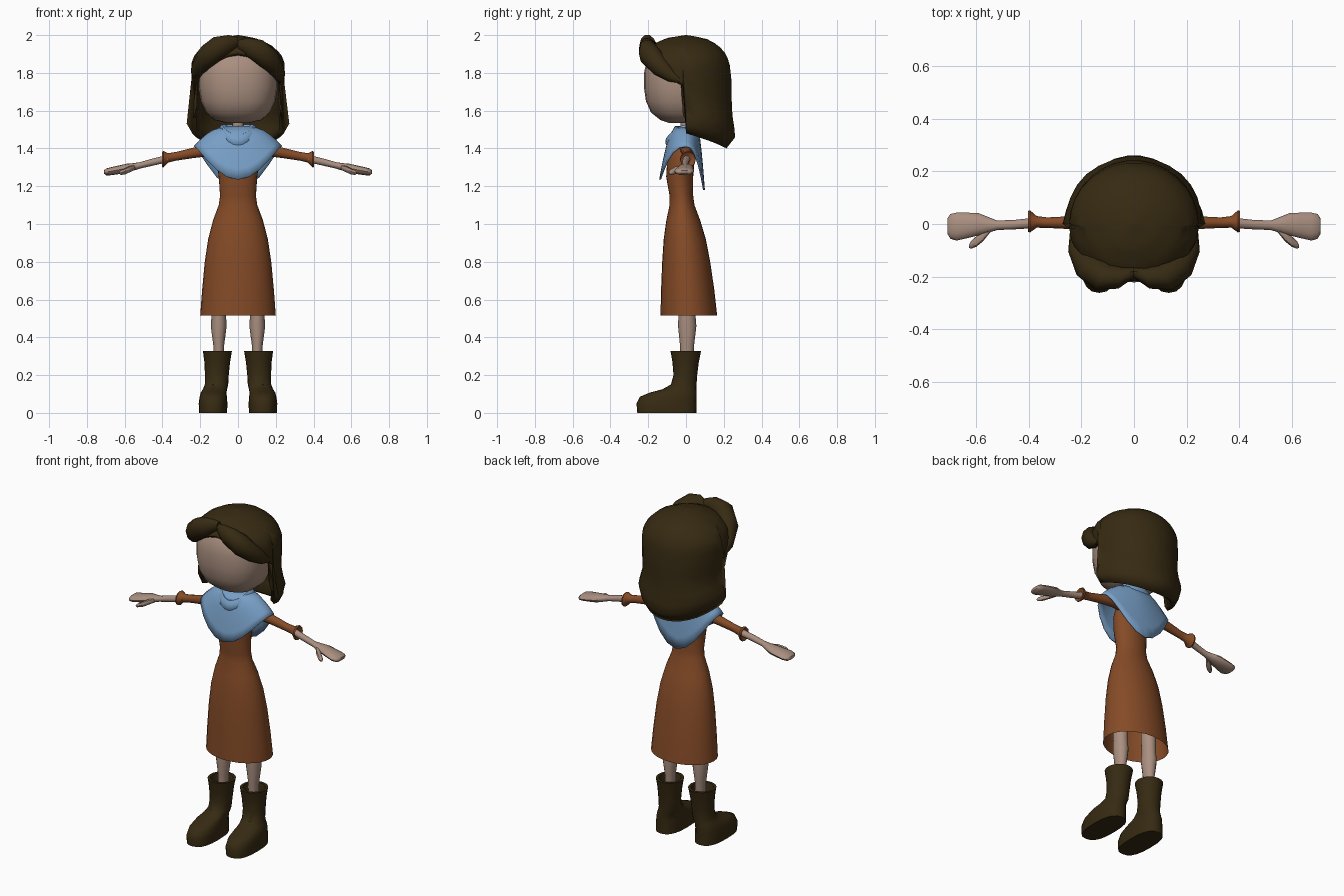
import bpy, bmesh, math
from mathutils import Vector

if "Cube" in bpy.data.objects:
    bpy.data.objects.remove(bpy.data.objects["Cube"])


def material(name, rgb):
    m = bpy.data.materials.new(name)
    m.diffuse_color = (*rgb, 1)
    m.use_nodes = True
    m.node_tree.nodes["Principled BSDF"].inputs["Base Color"].default_value = m.diffuse_color
    return m


DARK = material("dark_brown", (0.037, 0.023, 0.006))
SKIN = material("skin", (0.40, 0.275, 0.215))
RUST = material("rust_cloth", (0.235, 0.070, 0.020))
BLUE = material("blue_cloth", (0.185, 0.345, 0.565))


def interp(table, k):
    """Linear lookup; rows start with the key in ascending order."""
    if k <= table[0][0]:
        return table[0][1:]
    for a, b in zip(table, table[1:]):
        if k <= b[0]:
            t = (k - a[0]) / (b[0] - a[0])
            return [p + (q - p) * t for p, q in zip(a[1:], b[1:])]
    return table[-1][1:]


def ellipse(c, u, v, n=20, p=2.0):
    """Ring of points; p above 2 makes it boxier."""
    c, u, v = Vector(c), Vector(u), Vector(v)
    ring = []
    for i in range(n):
        a = 2 * math.pi * i / n
        co, si = math.cos(a), math.sin(a)
        ring.append(c + u * math.copysign(abs(co) ** (2 / p), co)
                    + v * math.copysign(abs(si) ** (2 / p), si))
    return ring


def loft(name, rings, mat, start=True, end=True, loop=False, mirror=False, thick=0, offset=0, angle=45):
    """Skin a list of closed rings into one smooth object."""
    bm = bmesh.new()
    vs = [[bm.verts.new(p) for p in r] for r in rings]
    n = len(vs[0])
    pairs = list(zip(vs, vs[1:])) + ([(vs[-1], vs[0])] if loop else [])
    for a, b in pairs:
        for i in range(n):
            j = (i + 1) % n
            bm.faces.new((a[i], a[j], b[j], b[i]))
    if start and not loop:
        bm.faces.new(vs[0])
    if end and not loop:
        bm.faces.new(vs[-1])
    bmesh.ops.recalc_face_normals(bm, faces=bm.faces)
    me = bpy.data.meshes.new(name)
    bm.to_mesh(me)
    bm.free()
    me.materials.append(mat)
    ob = bpy.data.objects.new(name, me)
    bpy.context.collection.objects.link(ob)
    bpy.ops.object.select_all(action='DESELECT')
    ob.select_set(True)
    bpy.context.view_layer.objects.active = ob
    bpy.ops.object.shade_smooth_by_angle(angle=math.radians(angle))
    if thick:
        m = ob.modifiers.new("thickness", 'SOLIDIFY')
        m.thickness, m.offset = thick, offset
    if mirror:
        ob.modifiers.new("mirror", 'MIRROR')
    return ob


def upright(rows, cx=0, n=24, p=2.0):
    """Horizontal rings from rows of (z, half width, front y, back y)."""
    return [ellipse((cx, (f + b) / 2, z), (w, 0, 0), (0, (b - f) / 2, 0), n, p) for z, w, f, b in rows]


def sideways(rows, n=12):
    """Rings along x from rows of (x, y, z, half depth, half height)."""
    return [ellipse((x, y, z), (0, w, 0), (0, 0, h), n) for x, y, z, w, h in rows]


# Head and neck
loft("head", upright([
    (1.535, .06, -.09, .06), (1.55, .125, -.135, .09), (1.59, .17, -.185, .13),
    (1.65, .197, -.212, .15), (1.72, .209, -.222, .16), (1.80, .21, -.222, .16),
    (1.88, .195, -.205, .16), (1.94, .14, -.15, .12)], p=2.3), SKIN, angle=60)
loft("neck", upright([(1.40, .04, -.035, .035), (1.48, .028, -.028, .03), (1.57, .03, -.03, .03)], n=12), SKIN)

# Hair shell: columns run from the crown to a hemline that depends on direction
SHAPE = [(1.40, .20, .23, .215), (1.46, .23, .23, .262), (1.53, .272, .23, .255),
         (1.58, .255, .23, .246), (1.65, .237, .23, .243), (1.75, .245, .232, .243),
         (1.85, .247, .235, .232), (1.90, .228, .225, .213), (1.95, .172, .18, .168),
         (1.985, .09, .10, .10), (2.0, .004, .004, .004)]
HAIRLINE = [(0, 1.72), (.3, 1.76), (.6, 1.82), (.85, 1.85), (1, 1.91)]
angles = [i * 12 for i in range(16)] + [184] + [195 + i * 15 for i in range(11)] + [356]
ROWS = 16
hair = []
for j in range(ROWS + 1):
    ring = []
    for deg in angles:
        a = math.radians(deg)
        s = math.sin(a)
        low = 1.48 - .08 * s if s > -1e-6 else interp(HAIRLINE, -s)[0]
        z = 2 - (2 - low) * (j / ROWS) ** 1.6
        w, f, b = interp(SHAPE, z)
        ring.append((w * math.cos(a), s * (b if s > 0 else f), z))
    hair.append(ring)
loft("hair", hair, DARK, end=False, thick=.03, offset=-1)

# Swept fringe locks, the one on -x a little taller
LOCK = [(.0, -.185, 1.95, .02), (.05, -.205, 1.935, .042), (.12, -.20, 1.905, .058),
        (.175, -.155, 1.86, .058), (.215, -.09, 1.80, .038), (.232, -.03, 1.76, .012)]
for side, lift in ((1, 0), (-1, .015)):
    rings = []
    for x, y, z, r in LOCK:
        out = Vector((side * x, y, 0)).normalized()
        rings.append(ellipse((side * x, y, z + lift), out * r, (0, 0, r * 1.25), 10))
    loft("fringe_lock", rings, DARK)

# Dress, open at the hem
loft("dress", upright([
    (.515, .20, -.135, .165), (.65, .19, -.132, .15), (.80, .176, -.126, .128),
    (.92, .158, -.118, .105), (1.02, .132, -.104, .075), (1.10, .102, -.087, .045),
    (1.15, .095, -.087, .038), (1.25, .102, -.105, .038), (1.33, .112, -.10, .045),
    (1.41, .105, -.07, .045), (1.45, .06, -.04, .04)], n=28), RUST, start=False)

# Sleeves with flared cuffs
loft("sleeve", sideways([
    (.06, .005, 1.40, .04, .045), (.15, .005, 1.395, .034, .036), (.23, .005, 1.378, .025, .028),
    (.33, .005, 1.358, .02, .023), (.37, .008, 1.35, .022, .025), (.395, .01, 1.343, .042, .043),
    (.403, .01, 1.341, .04, .04), (.39, .008, 1.345, .02, .02)]), RUST, mirror=True)

# Forearm running into a mitten hand, then the thumb
loft("forearm_and_hand", sideways([
    (.37, .005, 1.347, .02, .02), (.45, -.002, 1.328, .018, .019), (.52, -.005, 1.310, .018, .017),
    (.555, -.003, 1.302, .03, .02), (.59, -.001, 1.295, .042, .024), (.63, -.005, 1.287, .048, .023),
    (.675, -.01, 1.279, .053, .021), (.698, -.009, 1.276, .047, .018), (.709, -.008, 1.275, .03, .009)]),
    SKIN, mirror=True)
loft("thumb", sideways([
    (.545, -.02, 1.30, .01, .012), (.575, -.045, 1.29, .022, .017), (.60, -.067, 1.278, .020, .016),
    (.62, -.08, 1.272, .014, .012), (.628, -.085, 1.27, .005, .005)], 8), SKIN, mirror=True)

# Shawl: pointed at front and back, short over the shoulders
shawl = []
for j in range(6):
    t = j / 5
    k = t ** .6
    ring = []
    for i in range(24):
        a = math.radians(15 * i)
        c, s = math.cos(a), math.sin(a)
        drop, depth = (.23, .095) if s > 0 else (.175, .137)
        low = 1.41 - drop * abs(s) ** 2.5
        ring.append((c * (.07 + .16 * k), s * (.055 + (depth - .055) * k), 1.515 + (low - 1.515) * t))
    shawl.append(ring)
loft("shawl", shawl, BLUE, start=False, end=False, thick=.01)

# Rolled collar dipping to a point at the front
collar = []
for i in range(24):
    a = math.radians(15 * i)
    c, s = math.cos(a), math.sin(a)
    dip = .055 * max(0, -s) ** 1.6
    out = Vector((c, s, 0))
    collar.append(ellipse((c * .08, s * (.085 if s < 0 else .045), 1.495 - dip),
                          out * .025 + Vector((0, 0, -.012)), Vector((0, 0, .032)) + out * .005, 8))
loft("collar", collar, BLUE, loop=True)

# Legs
loft("leg", upright([
    (.28, .027, -.03, .04), (.36, .029, -.032, .043), (.46, .042, -.042, .055),
    (.52, .038, -.04, .05), (.80, .045, -.05, .05)], cx=.102, n=12), SKIN, mirror=True)

# Boots: rows carry their own centre x, toes turned slightly outward
boot = []
for z, cx, w, f, b, p in [
        (0, .132, .074, -.258, .055, 2.6), (.05, .132, .076, -.262, .055, 2.5),
        (.085, .131, .072, -.245, .056, 2.4), (.108, .129, .068, -.19, .056, 2.3),
        (.125, .122, .064, -.125, .056, 2.1), (.15, .114, .062, -.08, .056, 2),
        (.20, .112, .063, -.066, .059, 2), (.27, .110, .068, -.072, .068, 2),
        (.328, .109, .077, -.082, .08, 2), (.328, .109, .062, -.066, .064, 2),
        (.28, .109, .056, -.055, .055, 2)]:
    boot += upright([(z, w, f, b)], cx, 20, p)
loft("boot", boot, DARK, mirror=True)
